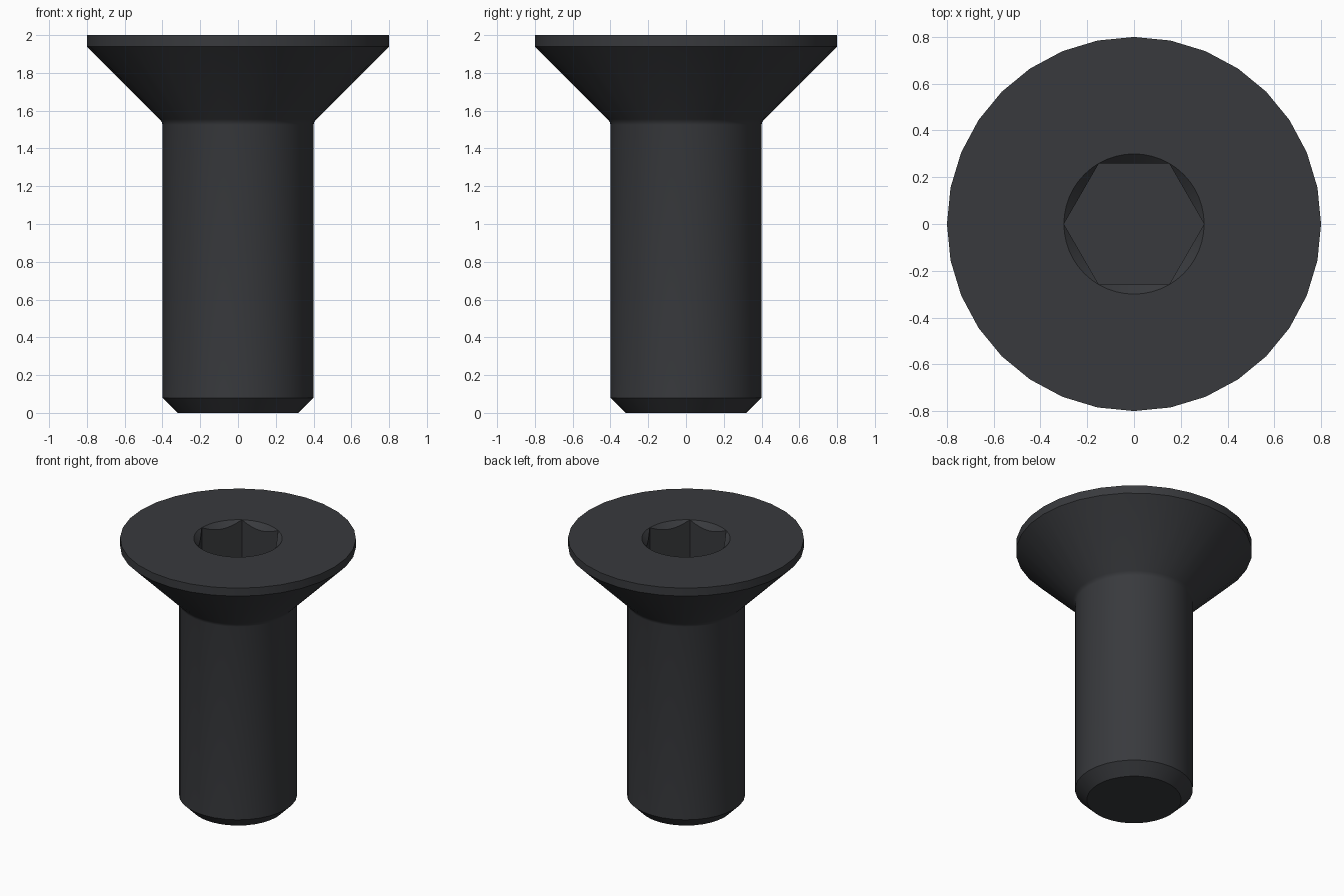
import bpy, bmesh
from math import pi, cos, sin, radians

if "Cube" in bpy.data.objects:
    bpy.data.objects.remove(bpy.data.objects["Cube"])

SEG = 32          # sides of the turned body
PER_SIDE = 8      # socket subdivisions per hexagon side
TOP, R_SOCKET, DEPTH = 2.0, 0.3, 0.3

bm = bmesh.new()


def ring(n, point):
    """Ring of n vertices; point(angle, index) -> (radius, z)."""
    verts = []
    for i in range(n):
        a = 2 * pi * i / n
        r, z = point(a, i)
        verts.append(bm.verts.new((r * cos(a), r * sin(a), z)))
    return verts


def skin(lower, upper):
    n = len(lower)
    for i in range(n):
        j = (i + 1) % n
        bm.faces.new((lower[i], lower[j], upper[j], upper[i]))


def loop_edges(verts):
    return [bm.edges.get((v, verts[(i + 1) % len(verts)])) for i, v in enumerate(verts)]


# Turned body: chamfered tip, shank, small fillet, countersunk head
profile = [(0.32, 0), (0.4, 0.08), (0.4, 1.525), (0.404, 1.541), (0.415, 1.555),
           (0.8, 1.94), (0.8, TOP)]
body = [ring(SEG, lambda a, i, p=p: p) for p in profile]
for lo, hi in zip(body, body[1:]):
    skin(lo, hi)
bm.faces.new(body[0][::-1])

# Hex socket with a conical lead-in


def hex_radius(a):
    return R_SOCKET * cos(pi / 6) / cos(a % (pi / 3) - pi / 6)


N = 6 * PER_SIDE
rim = ring(N, lambda a, i: (R_SOCKET, TOP))
mouth = ring(N, lambda a, i: (hex_radius(a), TOP - (R_SOCKET - hex_radius(a))))
floor = ring(N, lambda a, i: (hex_radius(a), TOP - DEPTH))
skin(mouth, rim)
skin(floor, mouth)
bm.faces.new(floor)

# Flat annular top of the head
bmesh.ops.triangle_fill(bm, edges=loop_edges(body[-1]) + loop_edges(rim),
                        use_beauty=True, normal=(0, 0, 1))

bmesh.ops.remove_doubles(bm, verts=bm.verts[:], dist=1e-5)
bmesh.ops.recalc_face_normals(bm, faces=bm.faces[:])

mesh = bpy.data.meshes.new("countersunk_screw")
bm.to_mesh(mesh)
bm.free()
screw = bpy.data.objects.new("countersunk_screw", mesh)
bpy.context.collection.objects.link(screw)

# Dark oxide finish
mat = bpy.data.materials.new("black_oxide")
mat.diffuse_color = (0.04, 0.042, 0.047, 1)
mat.use_nodes = True
mat.node_tree.nodes["Principled BSDF"].inputs["Base Color"].default_value = mat.diffuse_color
mesh.materials.append(mat)

bpy.context.view_layer.objects.active = screw
screw.select_set(True)
bpy.ops.object.shade_smooth_by_angle(angle=radians(30))
